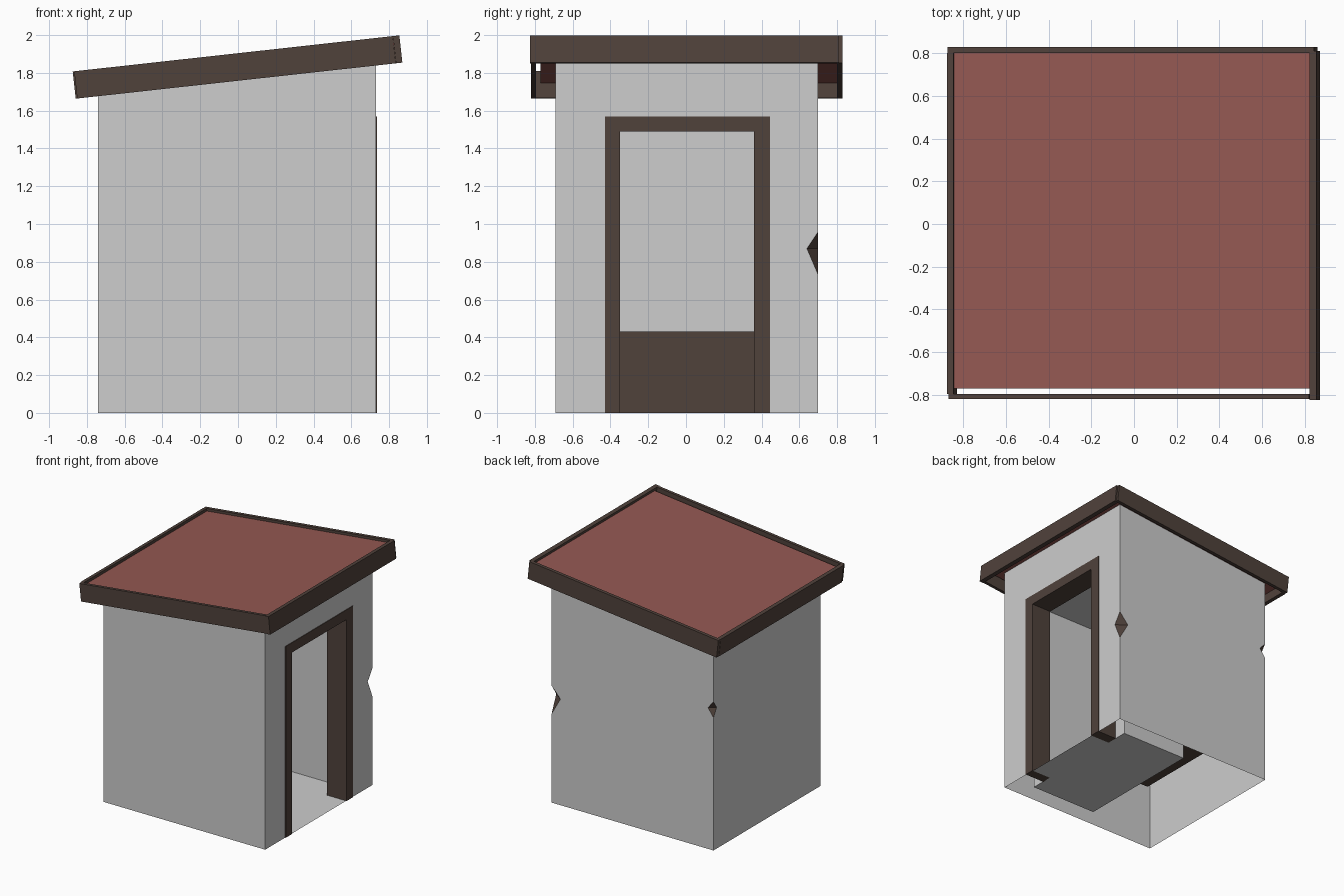
import bpy, bmesh, math
from mathutils import Matrix, Vector

cube = bpy.data.objects.get("Cube")
if cube:
    bpy.data.objects.remove(cube, do_unlink=True)


def make_material(name, rgb):
    mat = bpy.data.materials.new(name)
    mat.use_nodes = True
    mat.diffuse_color = (*rgb, 1)
    mat.node_tree.nodes["Principled BSDF"].inputs["Base Color"].default_value = (*rgb, 1)
    return mat


GREY = make_material("pale grey wall", (0.61, 0.61, 0.61))
BROWN = make_material("dark brown wood", (0.08, 0.054, 0.044))
RED = make_material("dull red roof", (0.30, 0.098, 0.086))


def finish(name, bm, *mats):
    mesh = bpy.data.meshes.new(name)
    bm.to_mesh(mesh)
    bm.free()
    for mat in mats:
        mesh.materials.append(mat)
    obj = bpy.data.objects.new(name, mesh)
    bpy.context.collection.objects.link(obj)
    return obj


def box(name, xr, yr, zr, mat, frame=Matrix()):
    """Box from its ranges, placed in an optional local frame."""
    bm = bmesh.new()
    bmesh.ops.create_cube(bm, size=1)
    ranges = (xr, yr, zr)
    for v in bm.verts:
        v.co = frame @ Vector([(a + b) / 2 + c * (b - a) for (a, b), c in zip(ranges, v.co)])
    return finish(name, bm, mat)


def add_face(bm, points, mat_index=0):
    face = bm.faces.new([bm.verts.new(p) for p in points])
    face.material_index = mat_index


def door_outline(x):
    """Bottom run of a wall face, stepping up around the doorway."""
    return [(x, -0.39, 0), (x, -0.39, 1.53), (x, 0.40, 1.53), (x, 0.40, 0)]


# Outer walls: open below, sloped top, chipped back corners
X0, X1, Y0, Y1 = -0.74, 0.73, -0.69, 0.70


def eave(x):
    return 1.839 + 0.1104 * x


def chip(x, inward, z_low, z_mid, z_high, size_x, size_y):
    return {"low": (x, Y1, z_low), "high": (x, Y1, z_high),
            "side": (x, Y1 - size_y, z_mid), "back": (x + inward * size_x, Y1, z_mid)}


door_chip = chip(X1, -1, 0.73, 0.87, 0.96, 0.08, 0.06)
rear_chip = chip(X0, 1, 1.09, 1.16, 1.22, 0.05, 0.04)

bm = bmesh.new()
add_face(bm, [(X0, Y0, 0), (X1, Y0, 0), (X1, Y0, eave(X1)), (X0, Y0, eave(X0))])
add_face(bm, [(X1, Y0, 0)] + door_outline(X1) + [(X1, Y1, 0)]
         + [door_chip[k] for k in ("low", "side", "high")]
         + [(X1, Y1, eave(X1)), (X1, Y0, eave(X1))])
add_face(bm, [(X1, Y1, 0), (X0, Y1, 0)]
         + [rear_chip[k] for k in ("low", "back", "high")]
         + [(X0, Y1, eave(X0)), (X1, Y1, eave(X1))]
         + [door_chip[k] for k in ("high", "back", "low")])
add_face(bm, [(X0, Y1, 0), (X0, Y0, 0), (X0, Y0, eave(X0)), (X0, Y1, eave(X0))]
         + [rear_chip[k] for k in ("high", "side", "low")])
for c in (door_chip, rear_chip):
    for tip in ("low", "high"):
        add_face(bm, [c["side"], c["back"], c[tip]], 1)
bmesh.ops.remove_doubles(bm, verts=bm.verts[:], dist=1e-5)
bmesh.ops.recalc_face_normals(bm, faces=bm.faces[:])
finish("outer_walls", bm, GREY, BROWN)

# Room lining: floor, bench, inner walls and ceiling from one side profile
R0, R1 = -0.54, 0.55
profile = [(-0.59, 0.43), (-0.04, 0.43), (-0.04, 0), (0.56, 0), (0.56, 1.63), (-0.59, 1.63)]
bm = bmesh.new()
for y in (R0, R1):
    add_face(bm, [(x, y, z) for x, z in profile])
for i, (xa, za) in enumerate(profile):
    xb, zb = profile[(i + 1) % len(profile)]
    if i == 3:   # wall with the doorway
        add_face(bm, [(xa, R0, za)] + door_outline(xa)
                 + [(xa, R1, za), (xb, R1, zb), (xb, R0, zb)])
    else:        # the first two strips are the bench top and front
        add_face(bm, [(xa, R0, za), (xb, R0, zb), (xb, R1, zb), (xa, R1, za)], int(i < 2))
bmesh.ops.remove_doubles(bm, verts=bm.verts[:], dist=1e-5)
bmesh.ops.recalc_face_normals(bm, faces=bm.faces[:])
bmesh.ops.reverse_faces(bm, faces=bm.faces[:])
finish("room_lining", bm, GREY, BROWN)

# Threshold in the doorway
bm = bmesh.new()
add_face(bm, [(0.56, -0.35, 0), (X1, -0.35, 0), (X1, 0.36, 0), (0.56, 0.36, 0)])
finish("threshold", bm, GREY)

# Door frame
depth = (0.555, 0.735)
box("door_jamb_front", depth, (-0.43, -0.35), (0, 1.57), BROWN)
box("door_jamb_back", depth, (0.36, 0.445), (0, 1.57), BROWN)
box("door_lintel", depth, (-0.35, 0.36), (1.49, 1.57), BROWN)

# Tilted roof panel with a raised fascia board on each side
tilt = Matrix.Translation((-0.0025, 0, 1.831)) @ Matrix.Rotation(math.radians(-6.3), 4, "Y")
board = (-0.0725, 0.0725)
box("roof_panel", (-0.84, 0.836), (-0.77, 0.80), (0.008, 0.052), RED, tilt)
box("fascia_front", (-0.862, 0.835), (-0.82, -0.795), board, BROWN, tilt)
box("fascia_back", (-0.868, 0.858), (0.80, 0.828), board, BROWN, tilt)
box("fascia_low_side", (-0.87, -0.84), (-0.795, 0.80), board, BROWN, tilt)
box("fascia_high_side", (0.836, 0.87), (-0.825, 0.81), board, BROWN, tilt)
